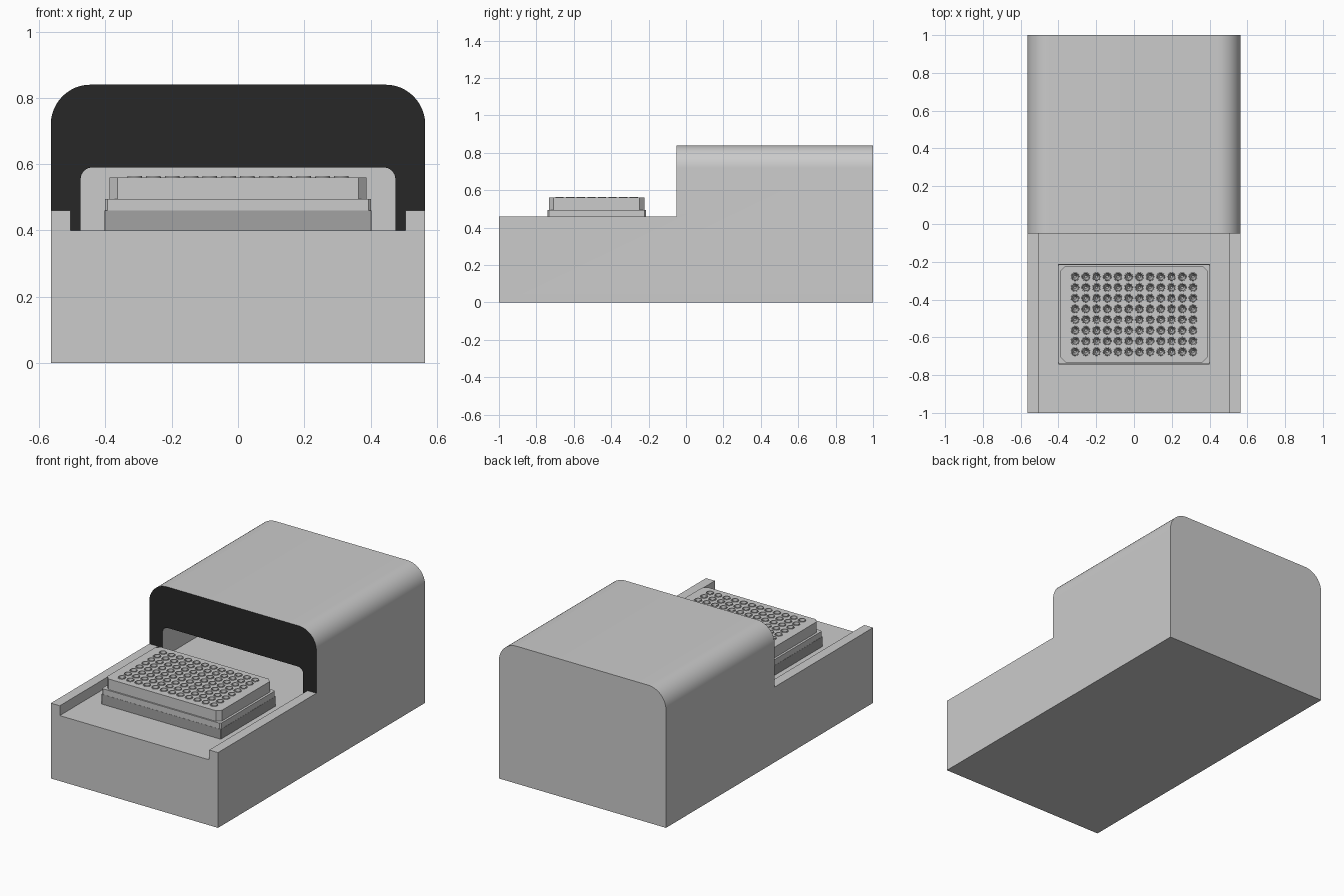
import bpy, bmesh, math

if "Cube" in bpy.data.objects:
    bpy.data.objects.remove(bpy.data.objects["Cube"])

FRONT = -0.05      # hood front plane
FLOOR = 0.40       # tray floor height


def make_object(name, bm, colour=None):
    bmesh.ops.recalc_face_normals(bm, faces=bm.faces)
    mesh = bpy.data.meshes.new(name)
    bm.to_mesh(mesh)
    bm.free()
    ob = bpy.data.objects.new(name, mesh)
    bpy.context.collection.objects.link(ob)
    if colour is not None:
        mesh.materials.append(material(name, colour))
    return ob


def material(name, value):
    mat = bpy.data.materials.new(name + "_material")
    mat.diffuse_color = (value, value, value, 1)
    mat.use_nodes = True
    mat.node_tree.nodes["Principled BSDF"].inputs["Base Color"].default_value = mat.diffuse_color
    return mat


def prism(name, points, offset, colour=None):
    """Extrude a closed 3D outline by an offset vector."""
    bm = bmesh.new()
    face = bm.faces.new([bm.verts.new(p) for p in points])
    ext = bmesh.ops.extrude_face_region(bm, geom=[face])["geom"]
    moved = [v for v in ext if isinstance(v, bmesh.types.BMVert)]
    bmesh.ops.translate(bm, verts=moved, vec=offset)
    return make_object(name, bm, colour)


def arch(half, z0, z1, r, y, steps=12):
    """Section in xz with rounded top corners."""
    pts = [(half, y, z0)]
    for cx, start in ((half - r, 0), (r - half, 90)):
        for i in range(steps + 1):
            a = math.radians(start + 90 * i / steps)
            pts.append((cx + r * math.cos(a), y, z1 - r + r * math.sin(a)))
    return pts + [(-half, y, z0)]


def chamfered(hx, hy, c, cy, z):
    """Rectangle with cut corners, anticlockwise from the right side."""
    return [(x, y + cy, z) for x, y in (
        (hx, -hy + c), (hx, hy - c), (hx - c, hy), (-hx + c, hy),
        (-hx, hy - c), (-hx, -hy + c), (-hx + c, -hy), (hx - c, -hy))]


def smooth(ob, angle=30):
    bpy.ops.object.select_all(action='DESELECT')
    ob.select_set(True)
    bpy.context.view_layer.objects.active = ob
    bpy.ops.object.shade_smooth_by_angle(angle=math.radians(angle))


# Housing: rounded block, stepped down at the front, with tray trough and tunnel
housing = prism("housing", arch(0.565, 0, 0.84, 0.12, -1), (0, 2, 0))
reach = FRONT + 1.1
cutters = [
    prism("tunnel_cutter", arch(0.475, FLOOR, 0.59, 0.035, -1.1, 8), (0, 2.0, 0)),
    prism("step_cutter", [(-0.7, -1.1, 0.46), (0.7, -1.1, 0.46),
                          (0.7, -1.1, 1), (-0.7, -1.1, 1)], (0, reach, 0)),
    prism("trough_cutter", [(-0.505, -1.1, FLOOR), (0.505, -1.1, FLOOR),
                            (0.505, -1.1, 0.7), (-0.505, -1.1, 0.7)], (0, reach, 0)),
]
bpy.context.view_layer.objects.active = housing
for cutter in cutters:
    cutter.hide_render = True
    mod = housing.modifiers.new(cutter.name, 'BOOLEAN')
    mod.operation, mod.solver, mod.object = 'DIFFERENCE', 'EXACT', cutter
    bpy.ops.object.modifier_apply(modifier=mod.name)
for cutter in cutters:
    bpy.data.objects.remove(cutter)

# Black front face of the hood
housing.data.materials.clear()
housing.data.materials.append(material("housing", 0.8))
housing.data.materials.append(material("hood_face", 0.02))
for p in housing.data.polygons:
    black = abs(p.center.y - FRONT) < 1e-3 and abs(p.normal.y) > 0.9
    p.material_index = 1 if black else 0
smooth(housing)

# Dark carrier block and plate skirt
CY = -0.4775
prism("carrier_block", chamfered(0.403, 0.265, 0.002, CY, FLOOR), (0, 0, 0.06), 0.36)
skirt_bm = bmesh.new()
ring_low = [skirt_bm.verts.new(p) for p in chamfered(0.402, 0.264, 0.008, CY, 0.46)]
ring_high = [skirt_bm.verts.new(p) for p in chamfered(0.402, 0.264, 0.008, CY, 0.495)]
ring_in = [skirt_bm.verts.new(p) for p in chamfered(0.388, 0.255, 0.025, CY, 0.495)]
for a, b in ((ring_low, ring_high), (ring_high, ring_in)):
    for i in range(8):
        j = (i + 1) % 8
        skirt_bm.faces.new((a[i], a[j], b[j], b[i]))
make_object("plate_skirt", skirt_bm)

# Well plate: cut-corner walls, top border, and a grid of conical wells
COLS, ROWS, PITCH, TOP, SEG = 12, 8, 0.0567, 0.56, 16
bm = bmesh.new()
low = [bm.verts.new(p) for p in chamfered(0.388, 0.255, 0.025, CY, 0.495)]
top = [bm.verts.new(p) for p in chamfered(0.388, 0.255, 0.025, CY, TOP)]
gx, gy = COLS * PITCH / 2, ROWS * PITCH / 2
corner = [bm.verts.new((sx * gx, CY + sy * gy, TOP))
          for sx, sy in ((1, 1), (-1, 1), (-1, -1), (1, -1))]
for i in range(8):
    j = (i + 1) % 8
    bm.faces.new((low[i], low[j], top[j], top[i]))
for k in range(4):
    bm.faces.new((top[2 * k], top[2 * k + 1], corner[k], corner[k - 1]))
    bm.faces.new((top[2 * k + 1], top[(2 * k + 2) % 8], corner[k]))

WELL = ((0.0225, TOP), (0.0215, TOP + 0.004), (0.018, TOP + 0.004), (0.006, 0.475))
for col in range(COLS):
    for row in range(ROWS):
        cx = (col - (COLS - 1) / 2) * PITCH
        cy = CY + (row - (ROWS - 1) / 2) * PITCH
        dirs = [(math.cos(math.tau * i / SEG), math.sin(math.tau * i / SEG))
                for i in range(SEG)]
        rings = [[bm.verts.new((cx + PITCH / 2 * x / max(abs(x), abs(y)),
                                cy + PITCH / 2 * y / max(abs(x), abs(y)), TOP))
                  for x, y in dirs]]
        for r, z in WELL:
            rings.append([bm.verts.new((cx + r * x, cy + r * y, z)) for x, y in dirs])
        for a, b in zip(rings, rings[1:]):
            for i in range(SEG):
                j = (i + 1) % SEG
                bm.faces.new((a[i], a[j], b[j], b[i]))
        bm.faces.new(rings[-1])
bmesh.ops.remove_doubles(bm, verts=bm.verts, dist=1e-5)
smooth(make_object("well_plate", bm))
